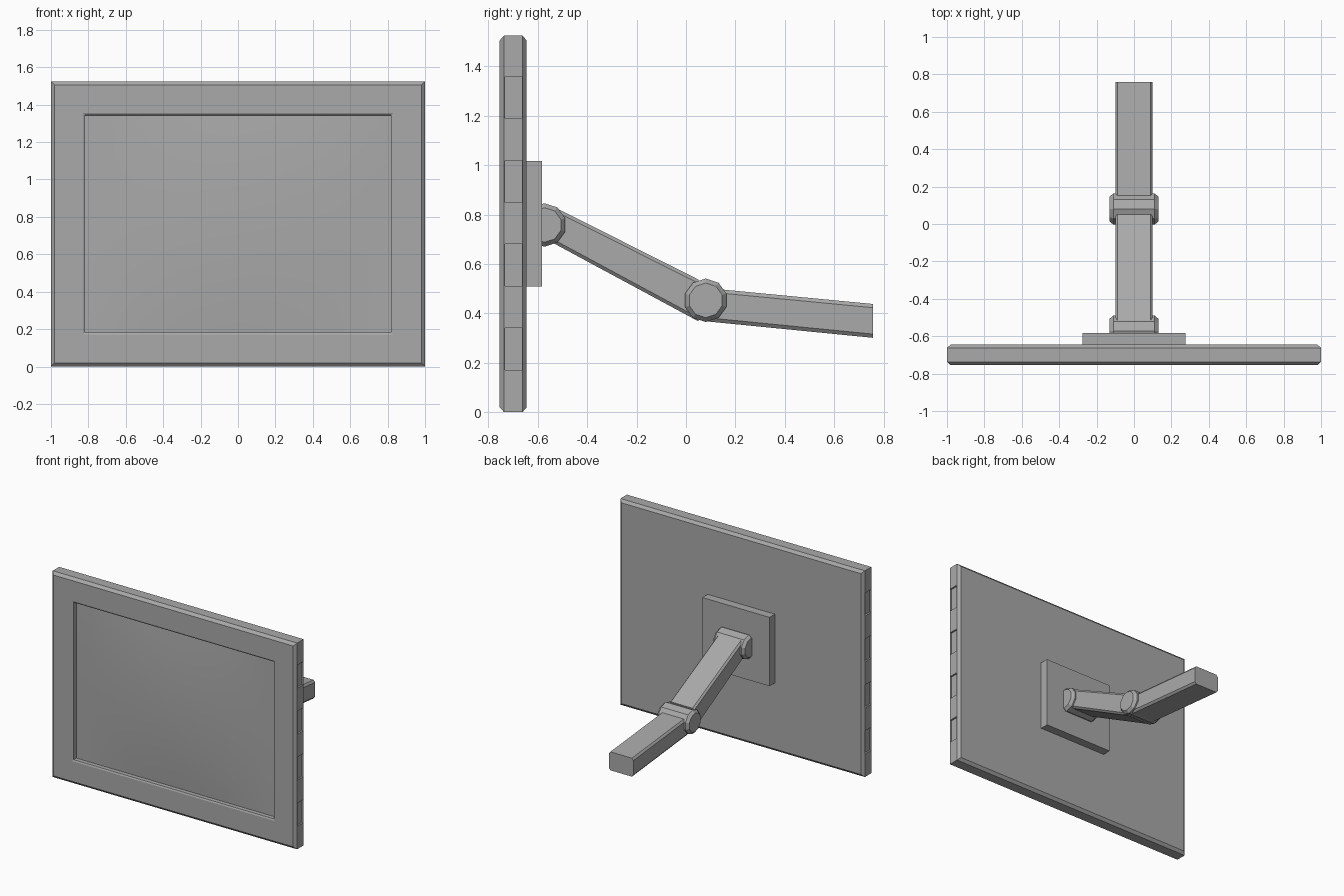
import bpy, bmesh, math
from mathutils import Matrix

if "Cube" in bpy.data.objects:
    bpy.data.objects.remove(bpy.data.objects["Cube"], do_unlink=True)

grey = bpy.data.materials.new("mid grey")
grey.use_nodes = True
colour = (0.4, 0.4, 0.4, 1)
grey.diffuse_color = colour
grey.node_tree.nodes["Principled BSDF"].inputs["Base Color"].default_value = colour


def finish(name, bm):
    bmesh.ops.recalc_face_normals(bm, faces=bm.faces)
    mesh = bpy.data.meshes.new(name)
    bm.to_mesh(mesh)
    bm.free()
    mesh.materials.append(grey)
    ob = bpy.data.objects.new(name, mesh)
    bpy.context.scene.collection.objects.link(ob)
    return ob


def loft(name, rings):
    """Bridge equal rings of points and cap both ends."""
    bm = bmesh.new()
    loops = [[bm.verts.new(p) for p in ring] for ring in rings]
    for a, b in zip(loops, loops[1:]):
        for i in range(len(a)):
            j = (i + 1) % len(a)
            bm.faces.new((a[i], a[j], b[j], b[i]))
    bm.faces.new(loops[0])
    bm.faces.new(loops[-1])
    return finish(name, bm)


def box(name, low, high):
    bm = bmesh.new()
    size = [h - l for l, h in zip(low, high)]
    mid = [(h + l) / 2 for l, h in zip(low, high)]
    bmesh.ops.create_cube(bm, size=1, matrix=Matrix.Translation(mid) @ Matrix.Diagonal((*size, 1)))
    return finish(name, bm)


# Display panel: chamfered slab with a bevelled screen recess
MID_Z, HALF_Z = 0.7625, 0.7625


def frame(y, inset):
    x, z = 1 - inset, HALF_Z - inset
    return [(sx * x, y, MID_Z + sz * z) for sx, sz in ((-1, -1), (1, -1), (1, 1), (-1, 1))]


panel = loft("display_panel", [
    frame(-0.645, 0.02), frame(-0.662, 0), frame(-0.737, 0), frame(-0.755, 0.02),
    frame(-0.755, 0.17), frame(-0.75, 0.181), frame(-0.72, 0.182)])

# Shallow vent notches along both sides
for side in (-1, 1):
    for i in range(4):
        z = 0.17 + 0.34 * i
        xs = sorted((side * 0.988, side * 1.1))
        cutter = box("notch_cutter", (xs[0], -0.734, z), (xs[1], -0.665, z + 0.17))
        cutter.hide_render = True
        mod = panel.modifiers.new("notch", "BOOLEAN")
        mod.operation, mod.solver, mod.object = "DIFFERENCE", "EXACT", cutter
        bpy.context.view_layer.objects.active = panel
        bpy.ops.object.modifier_apply(modifier=mod.name)
        bpy.data.objects.remove(cutter, do_unlink=True)

# Gently domed screen filling the recess
bm = bmesh.new()
bmesh.ops.create_grid(bm, x_segments=16, y_segments=16, size=1)
for v in bm.verts:
    u, w = v.co.x, v.co.y
    dome = (1 - u * u) * (1 - w * w)
    v.co = (0.818 * u, -0.721 - 0.025 * dome, MID_Z + 0.5805 * w)
for f in bm.faces:
    f.smooth = True
    f.normal_update()
    if f.normal.y > 0:
        f.normal_flip()
screen_mesh = bpy.data.meshes.new("screen")
bm.to_mesh(screen_mesh)
bm.free()
screen_mesh.materials.append(grey)
bpy.context.scene.collection.objects.link(bpy.data.objects.new("screen", screen_mesh))

# Mounting plate
box("mounting_plate", (-0.275, -0.646, 0.508), (0.275, -0.583, 1.017))


# Ten-sided pivots with chamfered ends
def pivot(name, y, z):
    def ring(x, r):
        angles = [math.radians(18 + 36 * i) for i in range(10)]
        return [(x, y + r * math.cos(a), z + r * math.sin(a)) for a in angles]
    loft(name, [ring(-0.13, 0.07), ring(-0.11, 0.088), ring(0.11, 0.088), ring(0.13, 0.07)])


pivot("upper_pivot", -0.573, 0.758)
pivot("lower_pivot", 0.08, 0.453)


# Arms: square bars with chamfered long edges, each end given as (y, top z, bottom z)
def arm(name, start, end):
    def ring(y, top, bottom):
        cx, cz = 0.012, 0.015
        half = [(0.1 - cx, bottom), (0.1, bottom + cz), (0.1, top - cz), (0.1 - cx, top)]
        return [(x, y, z) for x, z in half] + [(-x, y, z) for x, z in reversed(half)]
    loft(name, [ring(*start), ring(*end)])


arm("upper_arm", (-0.54, 0.834, 0.686), (0.05, 0.537, 0.368))
arm("lower_arm", (0.09, 0.502, 0.367), (0.758, 0.438, 0.301))
